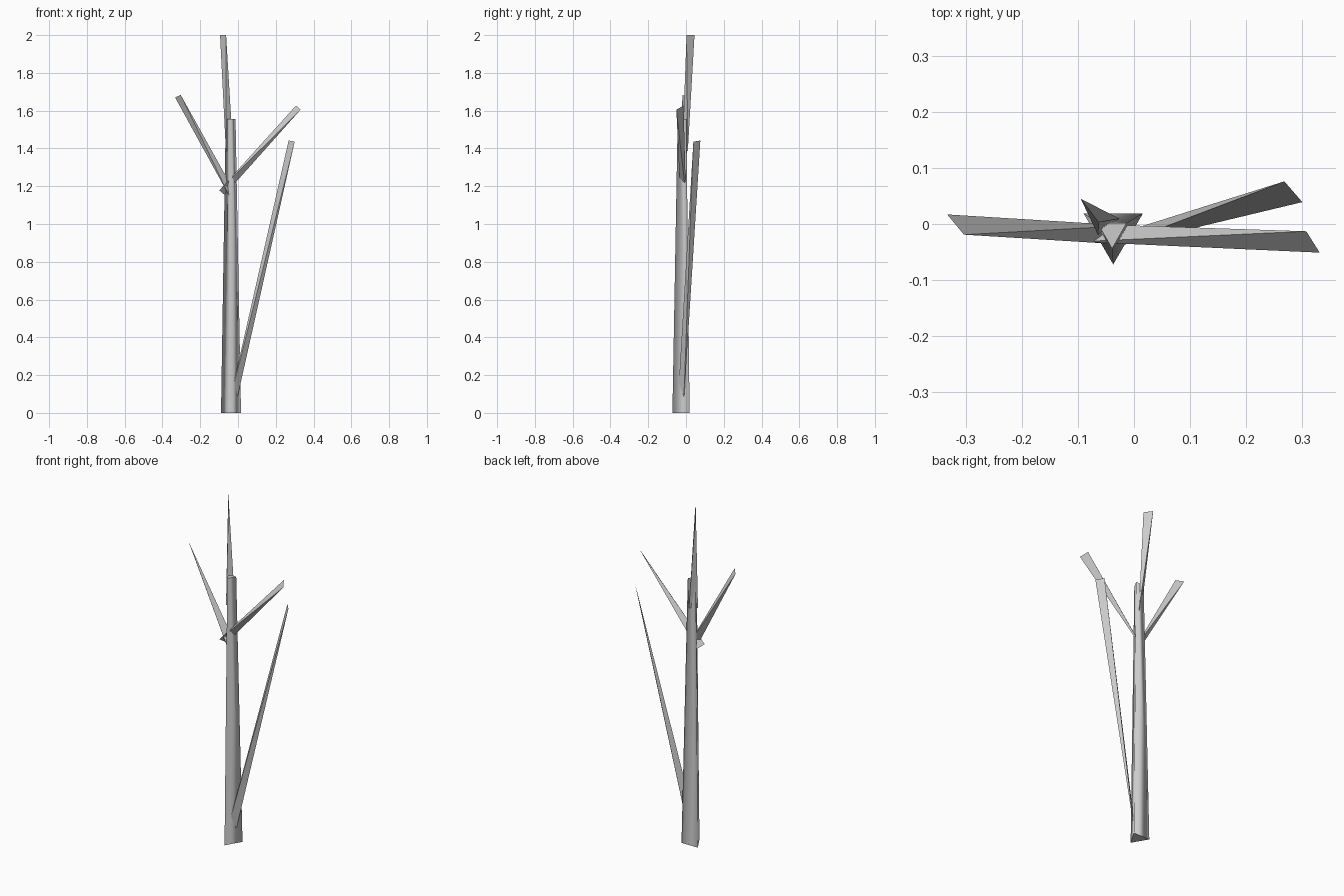
import bpy, bmesh
from mathutils import Vector

if "Cube" in bpy.data.objects:
    bpy.data.objects.remove(bpy.data.objects["Cube"])


def make_object(name, verts, faces):
    mesh = bpy.data.meshes.new(name)
    mesh.from_pydata([tuple(v) for v in verts], [], faces)
    bm = bmesh.new()
    bm.from_mesh(mesh)
    bmesh.ops.recalc_face_normals(bm, faces=bm.faces)
    bm.to_mesh(mesh)
    bm.free()
    obj = bpy.data.objects.new(name, mesh)
    bpy.context.collection.objects.link(obj)
    return obj


def branch(name, base, tip_a, tip_b, width=0.048):
    """Four-faced sliver: a base edge crossed at right angles by the tip edge."""
    base, a, b = Vector(base), Vector(tip_a), Vector(tip_b)
    axis = (a + b) / 2 - base
    side = axis.cross(b - a).normalized() * width / 2
    return make_object(name, [base - side, base + side, a, b],
                       [(0, 1, 2), (1, 0, 3), (0, 2, 3), (1, 3, 2)])


# Trunk: tapered three-sided log, smooth sides and flat ends
def ring(cx, cy, hw, front, back, z):
    return [(cx - hw, cy + back, z), (cx + hw, cy + back, z), (cx, cy - front, z)]


verts = ring(-0.037, -0.012, 0.053, 0.060, 0.031, 0.0)
verts += ring(-0.039, -0.015, 0.026, 0.029, 0.017, 1.555)
sides = [(i, (i + 1) % 3, (i + 1) % 3 + 3, i + 3) for i in range(3)]
trunk = make_object("trunk", verts, sides + [(0, 2, 1), (3, 4, 5)])
for poly in trunk.data.polygons:
    poly.use_smooth = len(poly.vertices) == 4

# Branches: base centre, then the two ends of the tip edge
branch("top_branch", (-0.045, -0.005, 1.385), (-0.095, 0.045, 2.0), (-0.063, 0.003, 2.0))
branch("left_branch", (-0.026, -0.019, 1.148), (-0.333, 0.017, 1.670), (-0.303, -0.019, 1.683))
branch("right_branch", (-0.085, -0.016, 1.166), (0.307, -0.013, 1.627), (0.331, -0.051, 1.605))
branch("low_branch", (-0.033, -0.029, 0.03), (0.268, 0.076, 1.442), (0.300, 0.039, 1.436))
